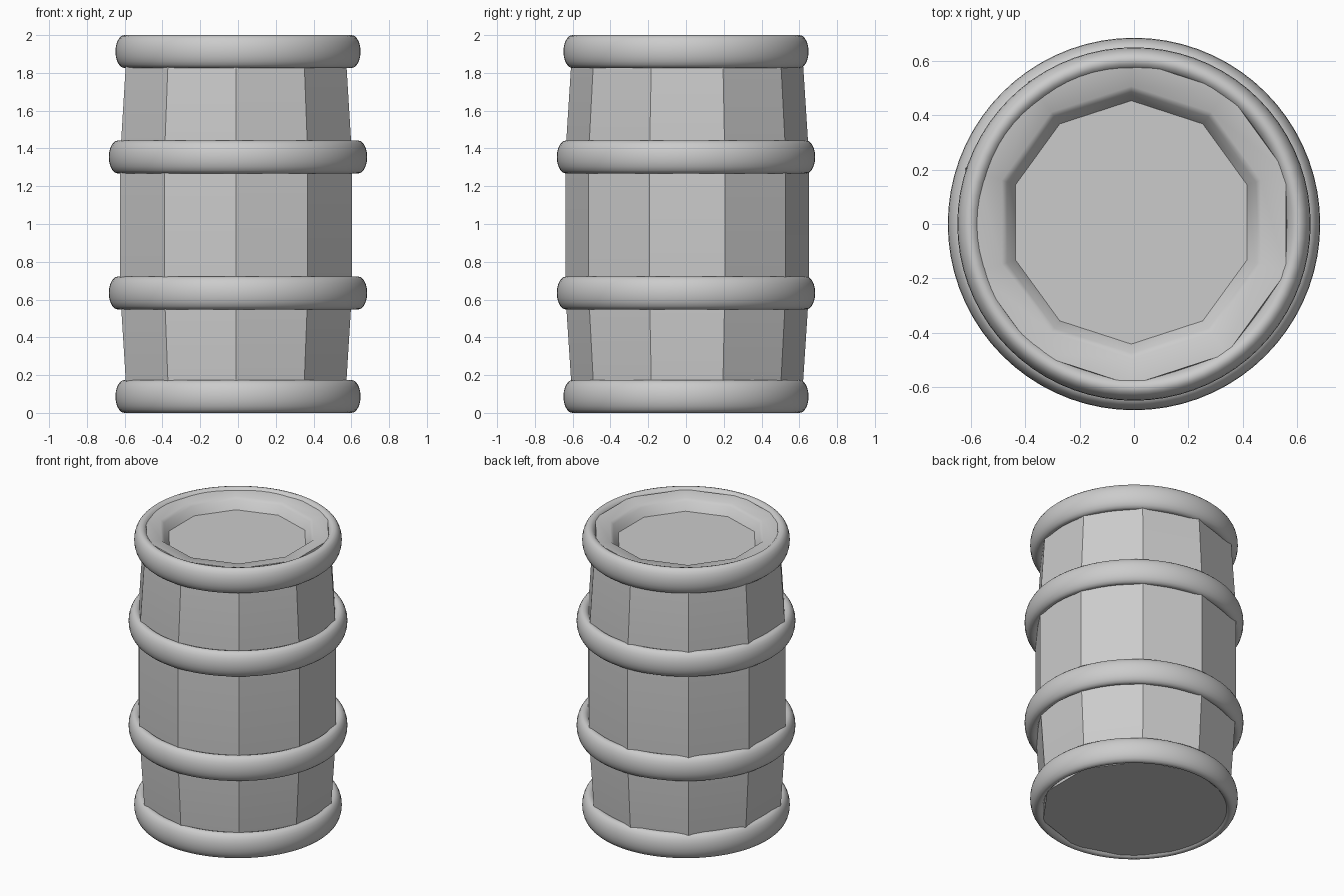
import bpy
import bmesh
from math import sin, cos, pi, radians

cube = bpy.data.objects.get("Cube")
if cube:
    bpy.data.objects.remove(cube)

grey = bpy.data.materials.new("plain_grey")
grey.use_nodes = True
colour = (0.6, 0.6, 0.6, 1)
grey.diffuse_color = colour
grey.node_tree.nodes["Principled BSDF"].inputs["Base Color"].default_value = colour


def lathe(name, profile, sides, closed, angle, location=(0, 0, 0)):
    """Spin a (radius, height) profile about z; cap the ends unless it is closed."""
    bm = bmesh.new()
    rings = []
    for r, z in profile:
        turns = [2 * pi * k / sides - pi / 2 for k in range(sides)]
        rings.append([bm.verts.new((r * cos(t), r * sin(t), z)) for t in turns])
    pairs = list(zip(rings, rings[1:]))
    if closed:
        pairs.append((rings[-1], rings[0]))
    else:
        bm.faces.new(rings[0])
        bm.faces.new(rings[-1])
    for a, b in pairs:
        for k in range(sides):
            n = (k + 1) % sides
            bm.faces.new((a[k], a[n], b[n], b[k]))
    bmesh.ops.recalc_face_normals(bm, faces=bm.faces)
    mesh = bpy.data.meshes.new(name)
    bm.to_mesh(mesh)
    bm.free()
    mesh.materials.append(grey)
    obj = bpy.data.objects.new(name, mesh)
    obj.location = location
    bpy.context.collection.objects.link(obj)
    bpy.ops.object.select_all(action="DESELECT")
    obj.select_set(True)
    bpy.context.view_layer.objects.active = obj
    bpy.ops.object.shade_smooth_by_angle(angle=radians(angle))
    return obj


# Ten-sided bulging body with a recessed lid
body = [(0.597, 0.012), (0.615, 0.18), (0.645, 0.64),
        (0.645, 1.36), (0.615, 1.83), (0.597, 1.986),
        (0.50, 1.975), (0.48, 1.958), (0.447, 1.905)]
lathe("barrel_body", body, 10, False, 35, (-0.01, 0.006, 0))


# Rounded hoops, taller than they are deep
def hoop(name, z, radius):
    section = [(radius + 0.047 * cos(a), 0.087 * sin(a))
               for a in (2 * pi * k / 20 for k in range(20))]
    lathe(name, section, 72, True, 60, (0, 0, z))


hoop("bottom_hoop", 0.087, 0.602)
hoop("lower_hoop", 0.635, 0.637)
hoop("upper_hoop", 1.355, 0.637)
hoop("top_hoop", 1.913, 0.602)
